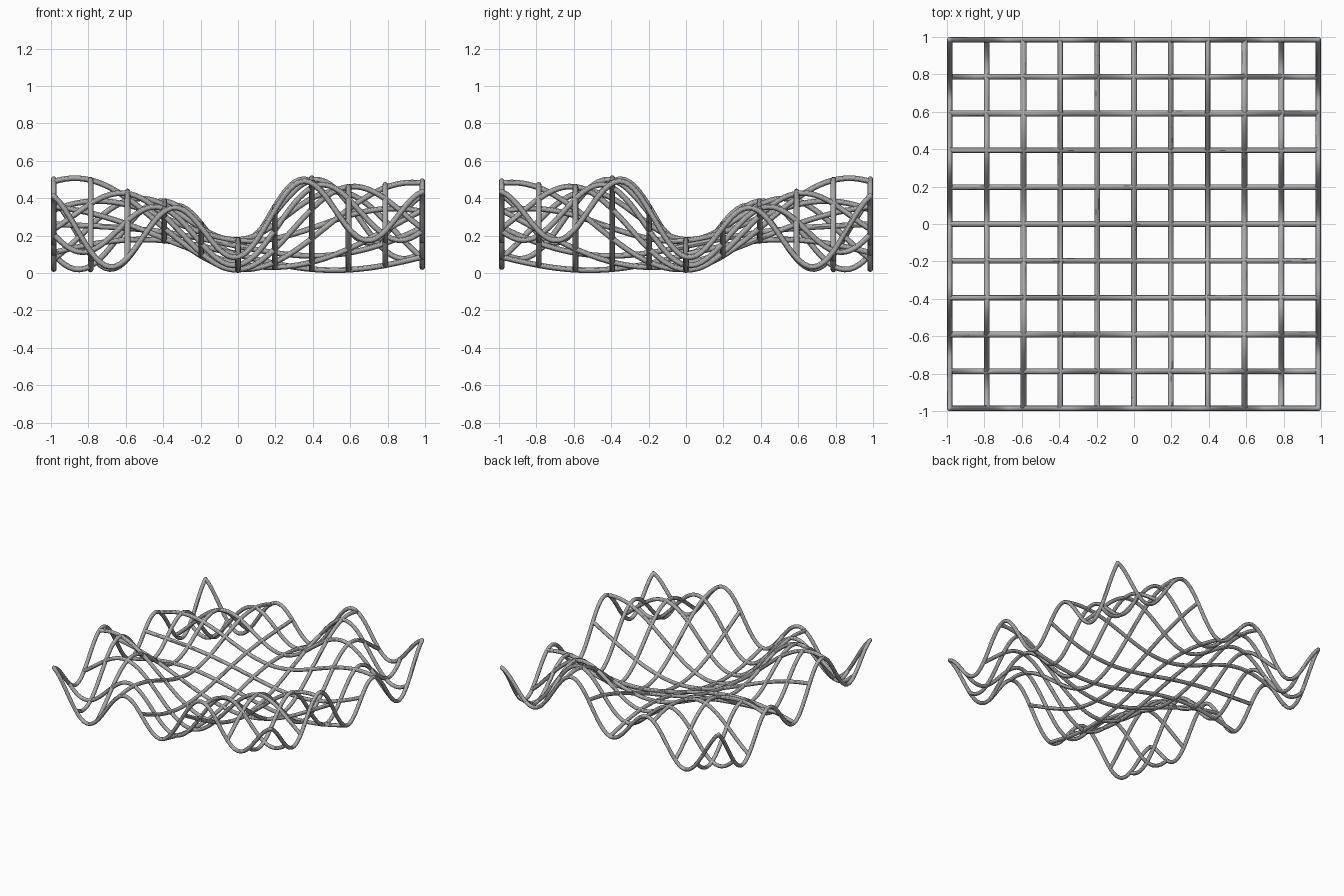
import bpy
from math import sin, cos

cube = bpy.data.objects.get("Cube")
if cube:
    bpy.data.objects.remove(cube, do_unlink=True)

RADIUS = 0.015
HALF = 1 - RADIUS       # distance from the centre to the outer wires
DOMAIN = 3.0            # wave coordinates run from -3 to 3
SCALE = HALF / DOMAIN
WIRES = 11
STEPS = 72

# Plain grey metal
grey = bpy.data.materials.new("grey_metal")
grey.use_nodes = True
colour = (0.4, 0.4, 0.4, 1)
grey.diffuse_color = colour
grey.node_tree.nodes["Principled BSDF"].inputs["Base Color"].default_value = colour


def spread(i, count):
    return -DOMAIN + 2 * DOMAIN * i / count


def wave_point(u, v):
    """Point of the rippled sheet, lifted so that it rests on the ground."""
    wave = 0.25 * sin(v - u) - 0.5 * cos(u * v) + 0.75
    return (u * SCALE, v * SCALE, wave * SCALE + RADIUS, 1)


def wire_set(name, along_x):
    """One family of parallel round wires following the sheet."""
    curve = bpy.data.curves.new(name, "CURVE")
    curve.dimensions = "3D"
    curve.bevel_depth = RADIUS
    curve.bevel_resolution = 4
    curve.use_fill_caps = True
    curve.materials.append(grey)
    for i in range(WIRES):
        fixed = spread(i, WIRES - 1)
        spline = curve.splines.new("POLY")
        spline.points.add(STEPS)
        for j, point in enumerate(spline.points):
            t = spread(j, STEPS)
            point.co = wave_point(t, fixed) if along_x else wave_point(fixed, t)
    obj = bpy.data.objects.new(name, curve)
    bpy.context.collection.objects.link(obj)
    # Turn the wires into a smooth mesh
    bpy.ops.object.select_all(action="DESELECT")
    obj.select_set(True)
    bpy.context.view_layer.objects.active = obj
    bpy.ops.object.convert(target="MESH")
    bpy.ops.object.shade_smooth_by_angle()


wire_set("crosswise_wires", True)
wire_set("lengthwise_wires", False)

# Rounded joints close the four corners of the frame
for x_name, u in (("right", -DOMAIN), ("left", DOMAIN)):
    for y_name, v in (("front", -DOMAIN), ("back", DOMAIN)):
        bpy.ops.mesh.primitive_uv_sphere_add(
            segments=16, ring_count=8, radius=RADIUS, location=wave_point(u, v)[:3])
        joint = bpy.context.object
        joint.name = f"{y_name}_{x_name}_corner_joint"
        joint.data.materials.append(grey)
        bpy.ops.object.shade_smooth_by_angle()
